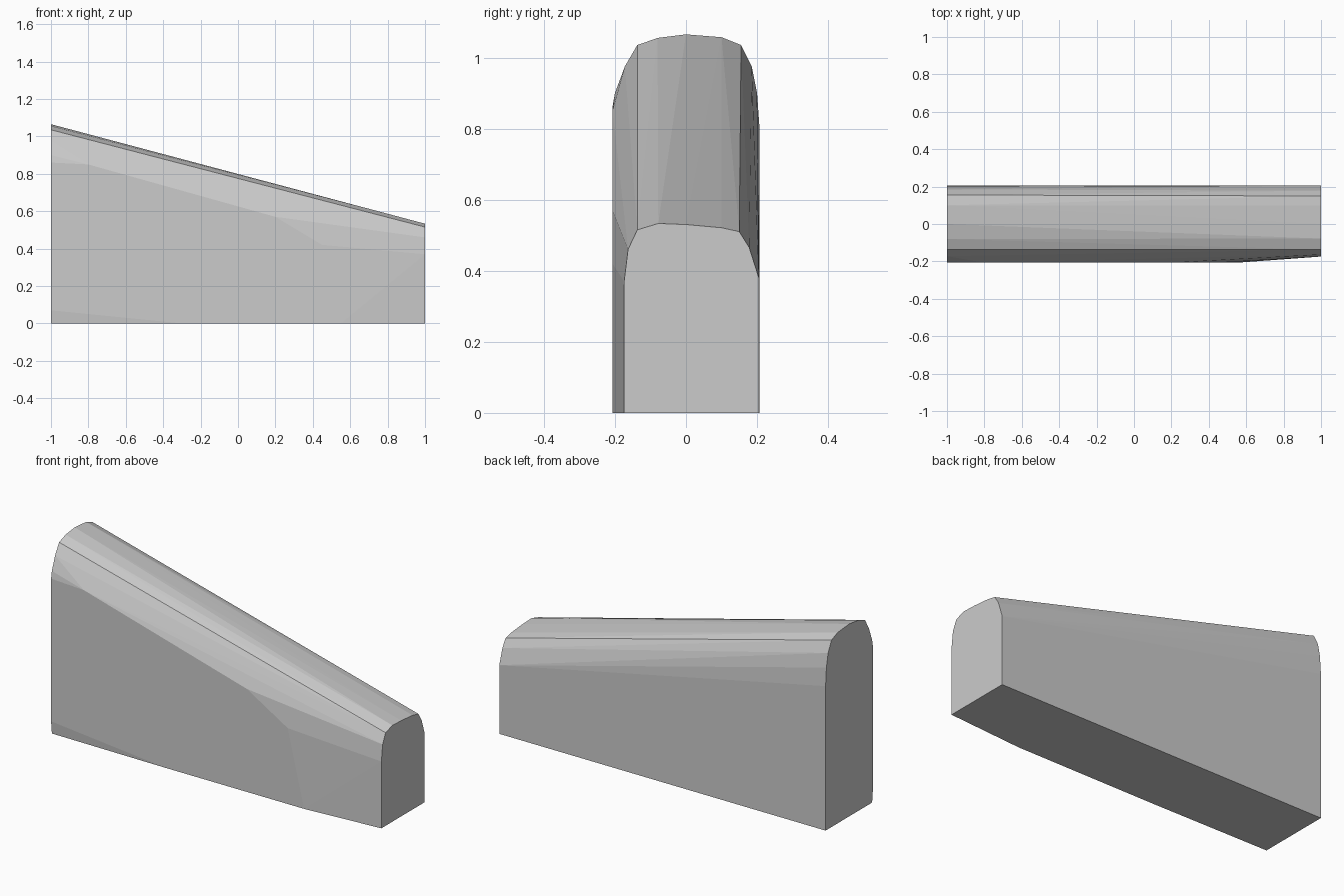
import bpy, bmesh, math

if "Cube" in bpy.data.objects:
    bpy.data.objects.remove(bpy.data.objects["Cube"])

# Tall end outline (y, z) at x = -1
tall_end = [(-0.2, 0), (-0.207, 0.07), (-0.207, 0.86), (-0.2, 0.9), (-0.172, 0.975),
            (-0.137, 1.035), (-0.08, 1.055), (0, 1.065), (0.1, 1.057),
            (0.155, 1.035), (0.185, 0.975), (0.2, 0.9), (0.207, 0.8), (0.207, 0)]

# Short end outline (y, z) at x = 1
short_end = [(-0.174, 0), (-0.174, 0.37), (-0.163, 0.46), (-0.137, 0.515),
             (-0.078, 0.533), (0, 0.53), (0.1, 0.521), (0.15, 0.51),
             (0.178, 0.465), (0.205, 0.38), (0.205, 0)]

# Flat front side, which ends before the short end (x, z) at y = -0.207
front_side = [(-0.8, 0.85), (0.2, 0.57), (0.45, 0.42), (0.55, 0), (-0.3, 0)]

bm = bmesh.new()
for x, outline in ((-1, tall_end), (1, short_end)):
    for y, z in outline:
        bm.verts.new((x, y, z))
for x, z in front_side:
    bm.verts.new((x, -0.207, z))

# Wrap the outlines in one convex skin
bmesh.ops.convex_hull(bm, input=bm.verts[:])
bmesh.ops.delete(bm, geom=[v for v in bm.verts if not v.link_faces], context='VERTS')
bmesh.ops.dissolve_limit(bm, angle_limit=math.radians(0.5),
                         verts=bm.verts[:], edges=bm.edges[:])
bmesh.ops.recalc_face_normals(bm, faces=bm.faces[:])

mesh = bpy.data.meshes.new("sloped_block")
bm.to_mesh(mesh)
bm.free()
block = bpy.data.objects.new("sloped_block", mesh)
bpy.context.collection.objects.link(block)
